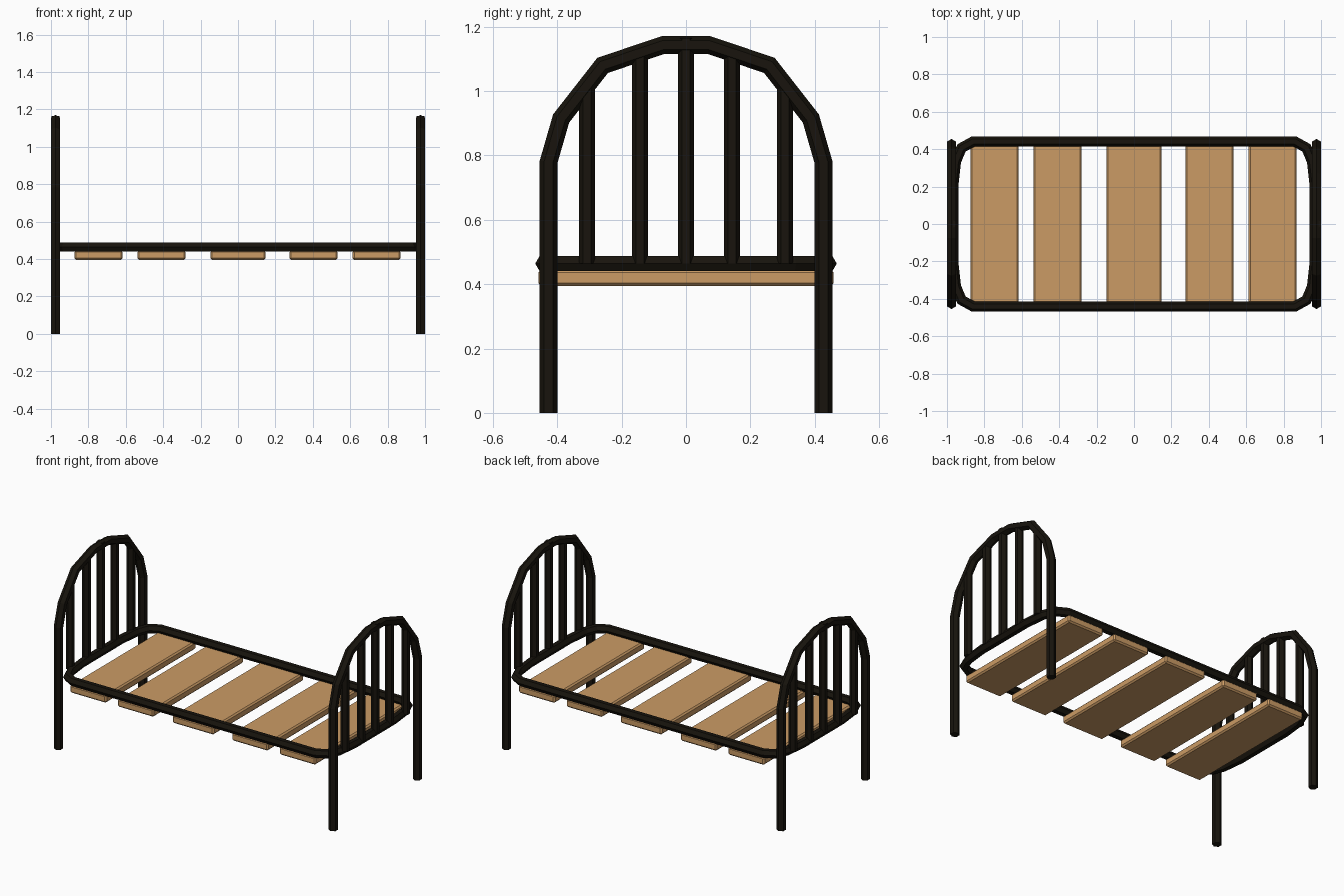
import bpy, bmesh, math
from mathutils import Vector

if "Cube" in bpy.data.objects:
    bpy.data.objects.remove(bpy.data.objects["Cube"])


def material(name, color):
    m = bpy.data.materials.new(name)
    m.diffuse_color = (*color, 1)
    m.use_nodes = True
    m.node_tree.nodes["Principled BSDF"].inputs["Base Color"].default_value = m.diffuse_color
    return m


IRON = material("dark_iron", (0.009, 0.007, 0.004))
WOOD = material("wood", (0.6, 0.33, 0.13))


def finish(bm, name, mat):
    bmesh.ops.recalc_face_normals(bm, faces=bm.faces[:])
    me = bpy.data.meshes.new(name)
    bm.to_mesh(me)
    bm.free()
    me.materials.append(mat)
    ob = bpy.data.objects.new(name, me)
    bpy.context.collection.objects.link(ob)
    return ob


def tube(name, path, normal, r, closed=False):
    """Six-sided mitred tube along a planar path; normal is the plane's axis."""
    bm = bmesh.new()
    pts, up, n = [Vector(p) for p in path], Vector(normal), len(path)
    rings = []
    for i, p in enumerate(pts):
        a = pts[i - 1] if closed or i > 0 else None
        b = pts[(i + 1) % n] if closed or i < n - 1 else None
        d1 = (p - a).normalized() if a is not None else (b - p).normalized()
        d2 = (b - p).normalized() if b is not None else d1
        t = (d1 + d2).normalized()
        side = t.cross(up) / max(t.dot(d1), 0.3)
        rings.append([bm.verts.new(p + side * r * math.cos(k * math.pi / 3)
                                   + up * r * math.sin(k * math.pi / 3)) for k in range(6)])
    for i in range(n if closed else n - 1):
        A, B = rings[i], rings[(i + 1) % n]
        for k in range(6):
            bm.faces.new((A[k], A[(k + 1) % 6], B[(k + 1) % 6], B[k]))
    if not closed:
        bm.faces.new(rings[0])
        bm.faces.new(rings[-1])
    return finish(bm, name, IRON)


# arched end frames with upright bars
half_arch = [(0.427, 0), (0.427, 0.78), (0.388, 0.915), (0.259, 1.08), (0.072, 1.143)]
arch = [(-y, z) for y, z in half_arch] + half_arch[::-1]
bars = [(-0.308, 1.02), (-0.143, 1.12), (0, 1.165), (0.143, 1.12), (0.308, 1.02)]
for label, x in (("head", -0.976), ("foot", 0.976)):
    tube(label + "_arch", [(x, y, z) for y, z in arch], (1, 0, 0), 0.0275)
    for i, (y, top) in enumerate(bars):
        tube(f"{label}_bar_{i + 1}", [(x, y, 0.465), (x, y, top)], (1, 0, 0), 0.025)

# rounded side rail loop
corner = [(0.86, 0.441), (0.922, 0.407), (0.952, 0.335), (0.967, 0.2)]
loop = (corner + [(x, -y) for x, y in corner[::-1]]
        + [(-x, -y) for x, y in corner] + [(-x, y) for x, y in corner[::-1]])
tube("side_rail", [(x, y, 0.464) for x, y in loop], (0, 0, 1), 0.0275, closed=True)

# wooden slats
for i, (x0, x1) in enumerate([(-0.875, -0.617), (-0.537, -0.28), (-0.147, 0.147),
                              (0.275, 0.532), (0.613, 0.87)]):
    bm = bmesh.new()
    bmesh.ops.create_cube(bm, size=1)
    bmesh.ops.scale(bm, vec=(x1 - x0, 0.918, 0.05), verts=bm.verts[:])
    bmesh.ops.translate(bm, vec=((x0 + x1) / 2, 0, 0.42), verts=bm.verts[:])
    bmesh.ops.bevel(bm, geom=bm.edges[:], offset=0.009, segments=1,
                    affect='EDGES', profile=0.5)
    finish(bm, f"slat_{i + 1}", WOOD)
